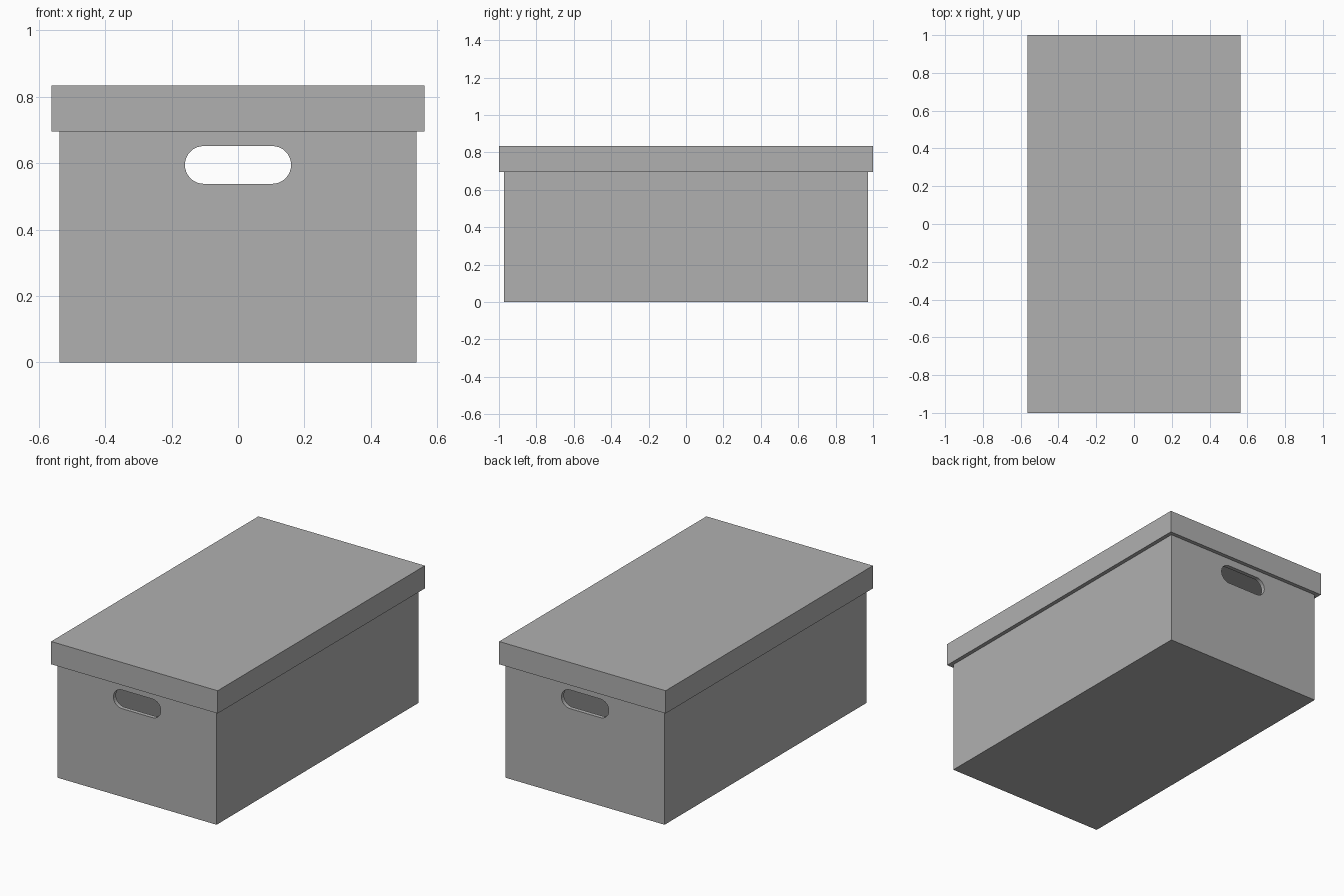
import bpy, bmesh, math
from mathutils import Vector, Matrix

if "Cube" in bpy.data.objects:
    bpy.data.objects.remove(bpy.data.objects["Cube"])

WALL = 0.025

# dark grey card
card = bpy.data.materials.new("grey_card")
card.diffuse_color = (0.434, 0.434, 0.434, 1)
card.use_nodes = True
card.node_tree.nodes["Principled BSDF"].inputs["Base Color"].default_value = card.diffuse_color


def finish(name, bm):
    me = bpy.data.meshes.new(name)
    bm.to_mesh(me)
    bm.free()
    me.materials.append(card)
    ob = bpy.data.objects.new(name, me)
    bpy.context.collection.objects.link(ob)
    return ob


def tray(name, hx, hy, z0, z1, wall, open_dir):
    """Hollow cuboid, open at the top (+1) or at the bottom (-1)."""
    bm = bmesh.new()
    bmesh.ops.create_cube(bm, size=1, matrix=Matrix.Translation((0, 0, (z0 + z1) / 2))
                          @ Matrix.Diagonal((2 * hx, 2 * hy, z1 - z0, 1)))
    bm.normal_update()
    mouth = next(f for f in bm.faces if f.normal.z * open_dir > 0.9)
    bmesh.ops.inset_region(bm, faces=[mouth], thickness=wall, use_even_offset=True)
    # push the inner face in to hollow the body
    inner = bmesh.ops.extrude_discrete_faces(bm, faces=[mouth])["faces"][0]
    bmesh.ops.translate(bm, verts=inner.verts,
                        vec=Vector((0, 0, -open_dir * (z1 - z0 - wall))))
    bmesh.ops.recalc_face_normals(bm, faces=bm.faces)
    return finish(name, bm)


# box body, open at the top, and the lid that fits over it
body = tray("box_body", 0.5375, 0.974, 0.0, 0.808, WALL, 1)
lid = tray("box_lid", 0.5625, 1.0, 0.696, 0.835, WALL - 0.001, -1)

# rounded slot cutter running through both end walls
bm = bmesh.new()
R, HALF, ZC, N = 0.057, 0.103, 0.595, 16
profile = []
for side, start in ((1, -math.pi / 2), (-1, math.pi / 2)):
    for i in range(N + 1):
        a = start + math.pi * i / N
        profile.append(bm.verts.new((side * HALF + R * math.cos(a), -1.2, ZC + R * math.sin(a))))
face = bm.faces.new(profile)
ext = bmesh.ops.extrude_face_region(bm, geom=[face])["geom"]
bmesh.ops.translate(bm, verts=[v for v in ext if isinstance(v, bmesh.types.BMVert)], vec=(0, 2.4, 0))
bmesh.ops.recalc_face_normals(bm, faces=bm.faces)
cutter = finish("handle_slot_cutter", bm)
cutter.hide_render = True
cutter.display_type = 'WIRE'

# hand holes in the front and back walls
cut = body.modifiers.new("hand_holes", 'BOOLEAN')
cut.operation = 'DIFFERENCE'
cut.solver = 'EXACT'
cut.object = cutter
